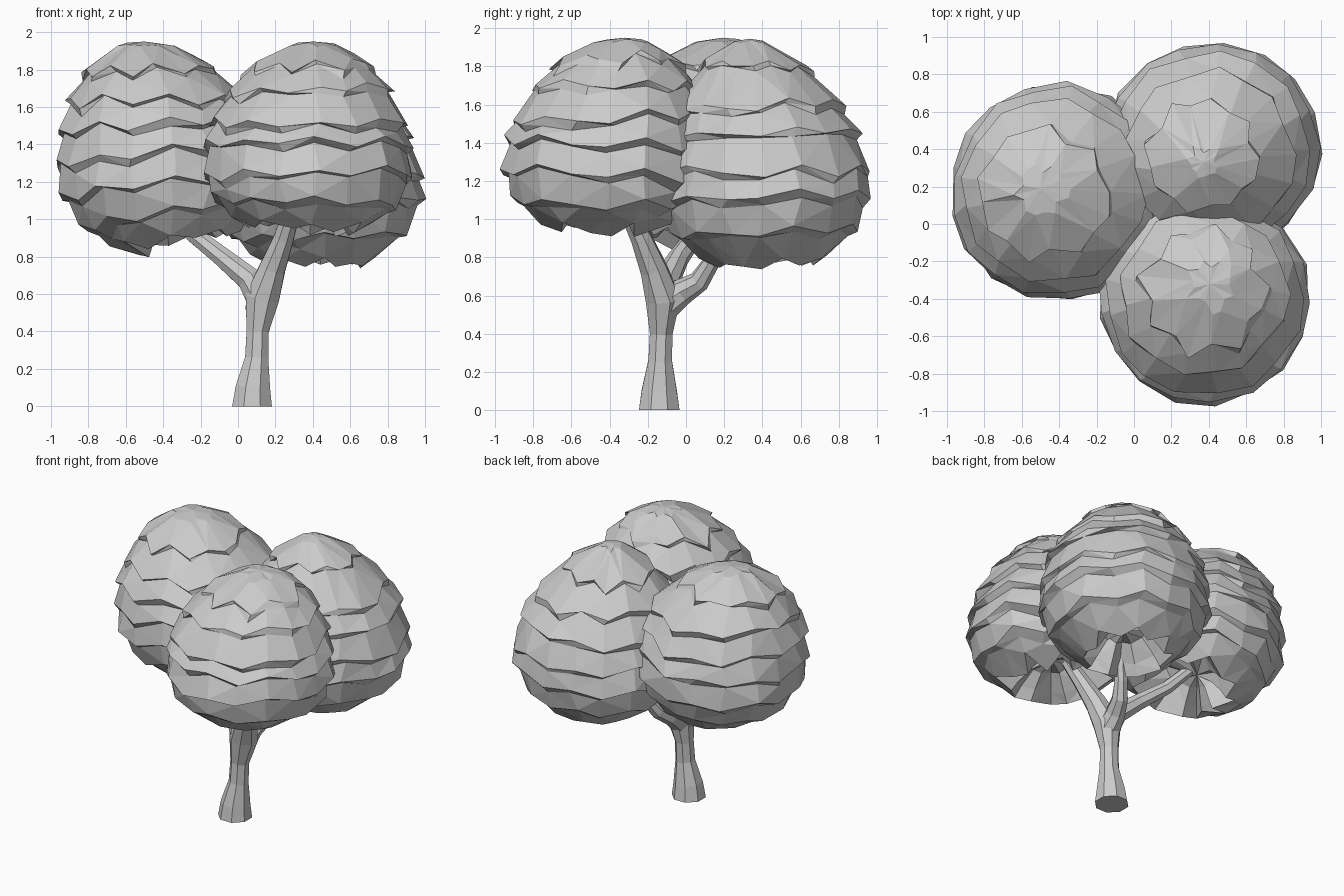
import bpy
import bmesh
import math
import random
from mathutils import Vector

cube = bpy.data.objects.get("Cube")
if cube:
    bpy.data.objects.remove(cube, do_unlink=True)

# One plain grey for the whole tree
grey = bpy.data.materials.new("plain grey")
grey.use_nodes = True
colour = (0.6, 0.6, 0.6, 1)
grey.diffuse_color = colour
grey.node_tree.nodes["Principled BSDF"].inputs["Base Color"].default_value = colour


def finish(bm, name):
    bmesh.ops.recalc_face_normals(bm, faces=bm.faces)
    mesh = bpy.data.meshes.new(name)
    bm.to_mesh(mesh)
    bm.free()
    mesh.materials.append(grey)
    obj = bpy.data.objects.new(name, mesh)
    bpy.context.collection.objects.link(obj)
    return obj


def loft(bm, rings):
    """Skin a list of closed rings of points and return their vertices."""
    loops = [[bm.verts.new(p) for p in ring] for ring in rings]
    for a, b in zip(loops, loops[1:]):
        for i in range(len(a)):
            j = (i + 1) % len(a)
            bm.faces.new((a[i], a[j], b[j], b[i]))
    return loops


def branch(name, stations, sides=8):
    """Tapered faceted limb; each station is (x, y, z, radius)."""
    points = [Vector(s[:3]) for s in stations]
    rings = []
    for i, p in enumerate(points):
        along = points[min(i + 1, len(points) - 1)] - points[max(i - 1, 0)]
        if i == 0 and p.z == 0:
            along = Vector((0, 0, 1))
        side = Vector((0, 1, 0)).cross(along).normalized()
        other = along.cross(side).normalized()
        turns = [math.tau * (k + 0.5) / sides for k in range(sides)]
        rings.append([p + stations[i][3] * (side * math.cos(t) + other * math.sin(t))
                      for t in turns])
    bm = bmesh.new()
    loops = loft(bm, rings)
    bm.faces.new(loops[0])
    bm.faces.new(loops[-1])
    return finish(bm, name)


def foliage(name, x, y, radius, bottom, seed, top=1.955, middle=1.27, power=0.5,
            lean=(0, 0), tilt=(0, 0), hollow=0.16, sides=17, tiers=7):
    """Round crown of overlapping leaf tiers with ragged lower lips."""
    rng = random.Random(seed)

    def envelope(z):
        half = top - middle if z > middle else (middle - bottom) * 1.18
        return radius * max(0.02, 1 - ((z - middle) / half) ** 2) ** power

    def axis(z):
        rise = max(0, (z - middle) / (top - middle)) ** 2
        return x + lean[0] * rise, y + lean[1] * rise

    def ring(heights, inset=0.0, wobble=0.012):
        points = []
        for i, z in enumerate(heights):
            t = math.tau * (i + rng.uniform(-0.15, 0.15)) / sides
            r = max(0.03, envelope(z) - inset + rng.uniform(-wobble, wobble))
            cx, cy = axis(z)
            points.append(Vector((cx + r * math.cos(t), cy + r * math.sin(t), z)))
        return points

    # Ragged outline shared by every tier, so neighbouring lips nest
    wave = [rng.uniform(0.01, 0.035) * (1 if i % 2 else -1) for i in range(sides)]
    rings = [ring([top - 0.01 - rng.uniform(0, 0.02) for i in range(sides)])]
    step = (top - bottom - 0.02) / tiers
    for k in range(1, tiers + 1):
        phase = rng.uniform(0, math.tau)
        level = top - k * step + (rng.uniform(-0.02, 0.02) if k < tiers else 0)
        lip = []
        for i in range(sides):
            t = math.tau * i / sides
            slope = radius * (tilt[0] * math.cos(t) + tilt[1] * math.sin(t)) * k / tiers
            lip.append(level + wave[i] + slope + 0.02 * math.sin(t + phase)
                       + rng.uniform(-0.012, 0.012))
        rings.append(ring(lip, -0.01))
        # Shadowed step tucked below the lip
        if k < tiers:
            rings.append(ring([z - rng.uniform(0.003, 0.05) for z in lip], 0.022, 0.008))

    # Hollow underside: inner wall, then a raised ceiling
    rim = rings[-1]
    for scale, rise in ((0.82, 0.35), (0.5, 0.9)):
        rings.append([Vector((x + (p.x - x) * scale, y + (p.y - y) * scale,
                              p.z + hollow * rise + rng.uniform(-0.015, 0.015)))
                      for p in rim])
    bm = bmesh.new()
    loops = loft(bm, rings)
    for loop, z in ((loops[0], top - 0.005), (loops[-1], bottom + hollow)):
        centre = bm.verts.new((*axis(z), z))
        for i in range(sides):
            bm.faces.new((loop[i], loop[(i + 1) % sides], centre))
    bmesh.ops.triangulate(bm, faces=bm.faces, quad_method='SHORT_EDGE')
    return finish(bm, name)


# Trunk with the main limb leaning to the front
branch("trunk", [(0.075, -0.14, 0, 0.115), (0.08, -0.14, 0.1, 0.1),
                 (0.1, -0.135, 0.26, 0.067), (0.105, -0.13, 0.4, 0.064),
                 (0.13, -0.12, 0.58, 0.098), (0.185, -0.17, 0.74, 0.075),
                 (0.245, -0.235, 0.9, 0.058), (0.3, -0.32, 1.08, 0.045)])
branch("side_branch", [(0.13, -0.12, 0.56, 0.085), (0.06, -0.1, 0.68, 0.07),
                       (-0.08, -0.04, 0.795, 0.056), (-0.24, 0.05, 0.92, 0.046),
                       (-0.36, 0.14, 1.06, 0.04)])
branch("back_branch", [(0.12, -0.13, 0.53, 0.085), (0.14, -0.02, 0.62, 0.07),
                       (0.18, 0.07, 0.675, 0.056), (0.22, 0.13, 0.77, 0.046),
                       (0.29, 0.2, 0.98, 0.04)])

# Three leaf crowns
foliage("side_crown", -0.4, 0.17, 0.58, 0.865, 3, power=0.55,
        lean=(-0.1, 0.02), tilt=(0.13, 0))
foliage("back_crown", 0.42, 0.4, 0.57, 0.75, 8, top=1.95, middle=1.16, power=0.68,
        lean=(-0.05, -0.07), hollow=0.2)
foliage("front_crown", 0.375, -0.4, 0.56, 0.94, 5, power=0.53, lean=(0.03, 0.08))
